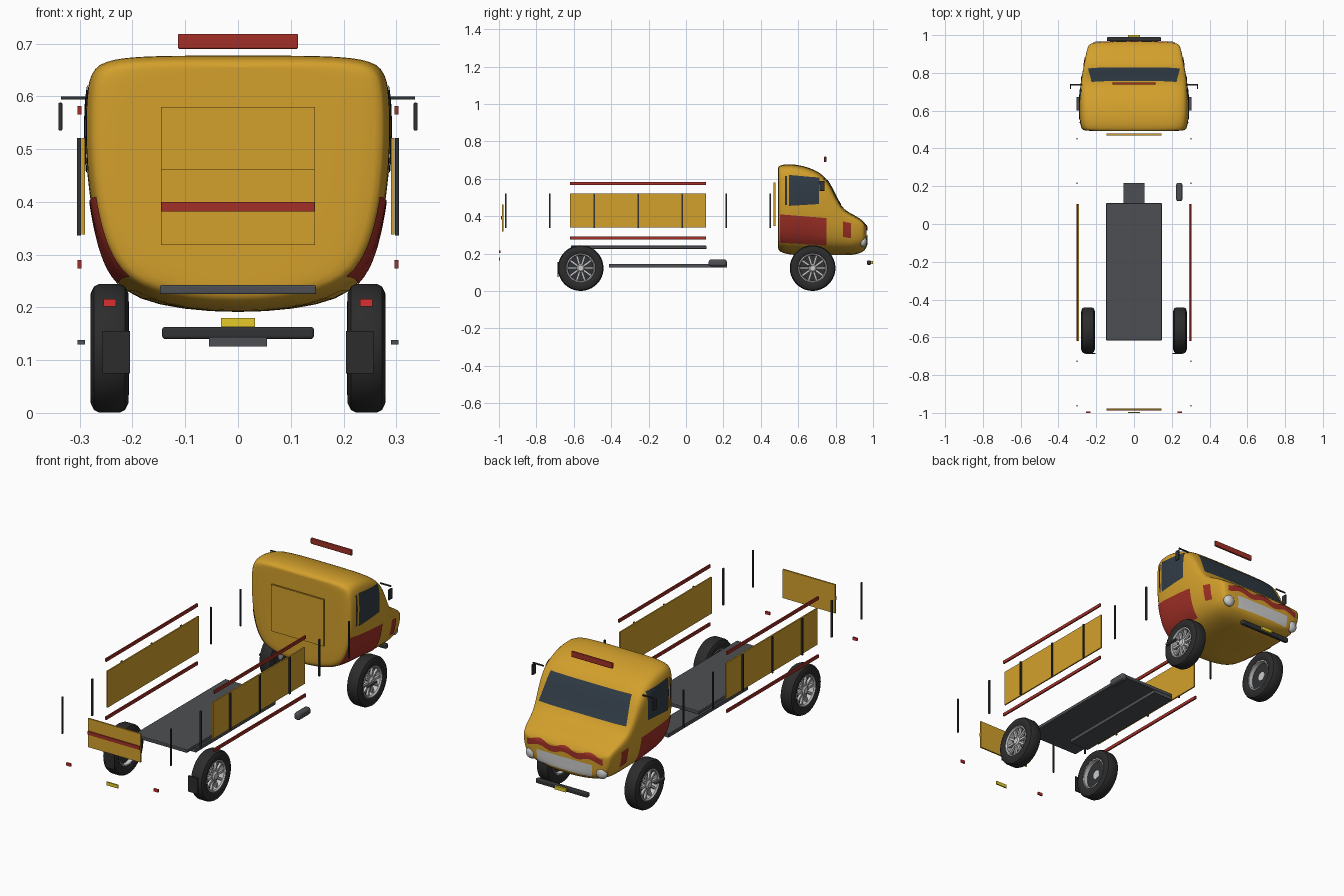
import bpy, bmesh, math
from mathutils import Vector
from mathutils.bvhtree import BVHTree

if "Cube" in bpy.data.objects:
    bpy.data.objects.remove(bpy.data.objects["Cube"])


def mat(name, r, g, b):
    m = bpy.data.materials.new(name)
    m.diffuse_color = (r, g, b, 1)
    m.use_nodes = True
    m.node_tree.nodes["Principled BSDF"].inputs["Base Color"].default_value = m.diffuse_color
    return m


YEL = mat("yellow_paint", .65, .35, .025)
RED = mat("red_paint", .36, .03, .02)
DARK = mat("dark_trim", .03, .032, .035)
STEEL = mat("dark_steel", .075, .078, .085)
TYRE = mat("rubber", .025, .025, .025)
GLASS = mat("glass", .03, .045, .06)
RIM = mat("rim", .55, .55, .56)
LAMP = mat("lamp", .75, .75, .77)
TAIL = mat("tail_red", .7, .03, .03)
PLATE = mat("plate_yellow", .8, .6, .02)


def finish(name, bm, m, smooth=True):
    bmesh.ops.recalc_face_normals(bm, faces=bm.faces)
    me = bpy.data.meshes.new(name)
    bm.to_mesh(me)
    bm.free()
    ob = bpy.data.objects.new(name, me)
    bpy.context.collection.objects.link(ob)
    me.materials.append(m)
    for p in me.polygons:
        p.use_smooth = smooth
    return ob


def box(name, x, y, z, m, bevel=0):
    """Box from (min, max) ranges."""
    bm = bmesh.new()
    bmesh.ops.create_cube(bm, size=1)
    for v in bm.verts:
        v.co = [r[0] + (c + .5) * (r[1] - r[0]) for c, r in zip(v.co, (x, y, z))]
    if bevel:
        bmesh.ops.bevel(bm, geom=bm.edges[:], offset=bevel, segments=3,
                        profile=.5, affect='EDGES')
    return finish(name, bm, m, False)


def pair(name, x, y, z, m, bevel=0):
    box(name + "_right", x, y, z, m, bevel)
    box(name + "_left", (-x[1], -x[0]), y, z, m, bevel)


def lathe(name, prof, s, y, z, m, n=48):
    """Spin an (x, radius) profile about the x axis; s is the side."""
    bm = bmesh.new()
    rings = []
    for i in range(n):
        a = 2 * math.pi * i / n
        rings.append([bm.verts.new((s * px, y + r * math.cos(a), z + r * math.sin(a)))
                      for px, r in prof])
    for i in range(n):
        a, b = rings[i], rings[(i + 1) % n]
        for j in range(len(prof)):
            k = (j + 1) % len(prof)
            bm.faces.new((a[j], a[k], b[k], b[j]))
    ob = finish(name, bm, m)
    bpy.context.view_layer.objects.active = ob
    ob.select_set(True)
    bpy.ops.object.shade_smooth_by_angle(angle=math.radians(35))
    ob.select_set(False)
    return ob


# cab: lofted half sections mirrored, then subdivided
stations = [(.491, .262, .655, .225), (.497, .28, .673, .2), (.56, .291, .681, .183),
            (.65, .290, .664, .183), (.72, .287, .632, .183), (.765, .281, .585, .183),
            (.808, .273, .49, .183), (.845, .266, .432, .183), (.9, .256, .406, .184),
            (.948, .243, .376, .2), (.967, .224, .345, .225)]
bm = bmesh.new()
loops = []
for y, w, zt, zb in stations:
    f = max(0, min(1, (y - .6) / .3))
    h = zt - .28
    half = [(0, zb), (w * (.62 + .22 * f), zb + .025), (w * (.87 + .09 * f), .285),
            (w * .985, .28 + .36 * h), (w, .28 + .68 * h), (w * .985, .28 + .9 * h),
            (w * .9, zt - .008), (w * .6, zt), (0, zt)]
    ring = half + [(-x, z) for x, z in half[-2:0:-1]]
    loops.append([bm.verts.new((x, y, z)) for x, z in ring])
n = len(loops[0])
for a, b in zip(loops, loops[1:]):
    for i in range(n):
        j = (i + 1) % n
        bm.faces.new((a[i], a[j], b[j], b[i]))
# end caps as strips joining left and right
for lp in (loops[0], loops[-1]):
    for i in range(n // 2):
        q = [lp[i], lp[i + 1], lp[(n - i - 1) % n], lp[(n - i) % n]]
        q = list(dict.fromkeys(q))
        bm.faces.new(q)
cab = finish("cab", bm, YEL)
cab.modifiers.new("subdivision", 'SUBSURF').levels = 2
cab.modifiers[0].render_levels = 2
bpy.context.view_layer.update()
tree = BVHTree.FromObject(cab, bpy.context.evaluated_depsgraph_get())


def decal(name, fn, m, side, nu=24, nv=10, off=.003):
    """Patch projected on the cab: side 1/-1 takes (y, z), 0 (front) takes (x, z)."""
    bm = bmesh.new()
    grid = []
    for i in range(nu + 1):
        row = []
        for j in range(nv + 1):
            a, b = fn(i / nu, j / nv)
            o, d = (Vector((side, a, b)), Vector((-side, 0, 0))) if side else \
                (Vector((a, 2, b)), Vector((0, -1, 0)))
            hit, nor, _, _ = tree.ray_cast(o, d)
            if hit and nor.dot(d) > 0:
                nor = -nor
            row.append(bm.verts.new(hit + nor * off) if hit else None)
        grid.append(row)
    for i in range(nu):
        for j in range(nv):
            q = [grid[i][j], grid[i + 1][j], grid[i + 1][j + 1], grid[i][j + 1]]
            if all(q):
                bm.faces.new(q)
    return finish(name, bm, m)


def quad(a, b, c, d):
    a, b, c, d = map(Vector, (a, b, c, d))
    return lambda u, v: a.lerp(b, u).lerp(d.lerp(c, u), v)


# glazing and painted panels on the cab
decal("windscreen", quad((-.243, .462), (.243, .462), (.225, .592), (-.225, .592)), GLASS, 0)
decal("grille", quad((-.15, .238), (.15, .238), (.155, .3), (-.155, .3)), LAMP, 0)
decal("red_front_band", lambda u, v: (-.21 + .42 * u,
      .318 + .03 * v + .008 * math.cos((u - .5) * 6 * math.pi)), RED, 0, 36, 6)
for s, nm in ((1, "right"), (-1, "left")):
    decal("side_window_" + nm, quad((.55, .455), (.712, .465), (.712, .605), (.55, .62)), GLASS, s)
    decal("door_pillar_" + nm, quad((.53, .46), (.54, .46), (.54, .615), (.53, .615)), DARK, s, 2)
    decal("red_door_panel_" + nm, quad((.503, .26), (.75, .245), (.75, .39), (.503, .41)), RED, s)
    decal("red_corner_panel_" + nm, quad((.838, .29), (.882, .283), (.882, .362), (.838, .372)), RED, s)
    # headlamp
    bm = bmesh.new()
    bmesh.ops.create_uvsphere(bm, u_segments=24, v_segments=12, radius=.03)
    for v in bm.verts:
        v.co = (s * .195 + v.co.x, .946 + v.co.y * .7, .265 + v.co.z)
    finish("headlamp_" + nm, bm, LAMP)
    # mirror arm
    bm = bmesh.new()
    bmesh.ops.create_cube(bm, size=1)
    for v in bm.verts:
        out = v.co.x > 0
        v.co = (s * (.335 if out else .275), .737 + v.co.y * .006,
                (.605 if not out else .597) + v.co.z * .006)
        v.co.z = (.597 if not out else .605) + (v.co.z - (.605 if not out else .597))
    for v in bm.verts:
        # outer end sits low, next to the mirror head
        v.co.z += .0 if abs(v.co.x) < .3 else -.008
    finish("mirror_arm_" + nm, bm, DARK, False)

pair("mirror_head", (.333, .340), (.714, .741), (.535, .588), DARK, .002)
pair("cab_step", (.29, .304), (.60, .672), (.130, .138), STEEL)
box("roof_light_bar", (-.114, .114), (.738, .75), (.69, .718), RED, .003)

# front bumper and plates
box("front_bumper", (-.144, .144), (.968, .99), (.14, .163), DARK, .006)
box("front_plate", (-.032, .032), (.99, 1.0), (.143, .16), PLATE)
box("rear_plate", (-.032, .032), (-1.0, -.994), (.163, .18), PLATE)
pair("tail_light", (.231, .255), (-1.0, -.992), (.202, .216), TAIL)

# load bed and chassis
box("bed_floor", (-.148, .148), (-.616, .11), (.225, .242), STEEL, .003)
box("chassis_beam", (-.055, .055), (-.413, .218), (.126, .144), STEEL)
box("fuel_tank", (.223, .256), (.121, .218), (.132, .168), STEEL, .012)
pair("side_board", (.290, .297), (-.62, .106), (.338, .521), YEL)
pair("top_rail", (.297, .304), (-.62, .106), (.566, .582), RED)
pair("bottom_rail", (.297, .304), (-.62, .106), (.274, .290), RED)
for i in range(7):
    y = -.963 + i * .2357
    pair("side_post_%d" % i, (.298, .305), (y - .004, y + .004), (.336, .521), DARK)
box("head_board", (-.146, .146), (.469, .478), (.346, .58), YEL)
box("tailgate", (-.146, .146), (-.984, -.976), (.318, .462), YEL)
box("tailgate_stripe", (-.145, .145), (-.988, -.984), (.382, .4), RED)
pair("mud_flap", (.205, .257), (-.688, -.682), (.075, .155), TYRE)

# wheels: tyre, rim ring, hub, spokes
R = .1225
tyre = [(.214, .075), (.207, .088), (.208, .105), (.214, .117), (.224, .122), (.263, .122),
        (.273, .117), (.279, .105), (.280, .088), (.273, .075)]
rim = [(.215, .078), (.274, .078), (.276, .072), (.270, .067), (.215, .070)]
hub = [(.235, .0005), (.235, .022), (.268, .022), (.274, .015), (.274, .0005)]
disc = [(.236, .0005), (.236, .072), (.242, .072), (.242, .0005)]
for y, end in ((.677, "front"), (-.563, "rear")):
    for s, nm in ((1, "right"), (-1, "left")):
        tag = "_%s_%s" % (end, nm)
        lathe("tyre" + tag, tyre, s, y, R, TYRE, 64)
        lathe("rim" + tag, rim, s, y, R, RIM)
        lathe("brake_disc" + tag, disc, s, y, R, DARK)
        lathe("hub" + tag, hub, s, y, R, RIM, 24)
        bm = bmesh.new()
        for k in range(10):
            a = 2 * math.pi * k / 10
            vs = bmesh.ops.create_cube(bm, size=1)["verts"]
            for v in vs:
                r, t = .044 + v.co.y * .056, v.co.z * .011
                v.co = (s * (.26 + v.co.x * .012), y + r * math.cos(a) - t * math.sin(a),
                        R + r * math.sin(a) + t * math.cos(a))
        finish("spokes" + tag, bm, RIM, False)
